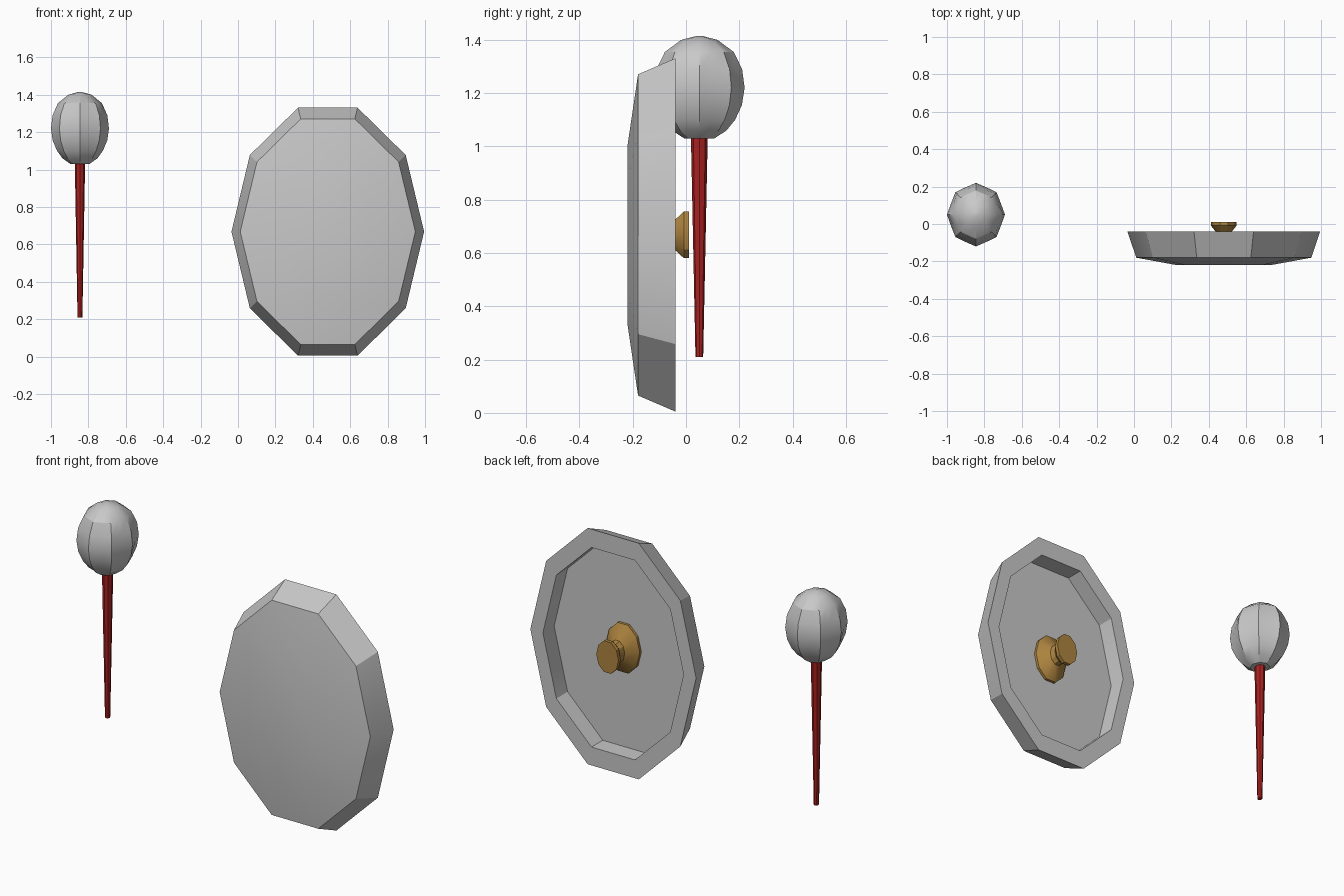
import bpy, bmesh, math

if "Cube" in bpy.data.objects:
    bpy.data.objects.remove(bpy.data.objects["Cube"])


def material(name, rgb):
    m = bpy.data.materials.new(name)
    m.diffuse_color = (*rgb, 1)
    m.use_nodes = True
    m.node_tree.nodes["Principled BSDF"].inputs["Base Color"].default_value = m.diffuse_color
    return m


steel = material("light_grey_steel", (0.58, 0.58, 0.58))
brass = material("brown_brass", (0.42, 0.23, 0.05))
red = material("dark_red_paint", (0.40, 0.015, 0.015))


def loft(name, center, rings, sides, axis, mat, scale=None):
    """Join rings of (position along axis, x radius, other radius); cap both ends."""
    bm = bmesh.new()
    loops = []
    for j, (p, ra, rb) in enumerate(rings):
        loop = []
        for i in range(sides):
            t = 2 * math.pi * i / sides
            k = scale(i, j) if scale else 1
            a, b = ra * k * math.cos(t), rb * k * math.sin(t)
            v = (center[0] + a, p, center[2] + b) if axis == 'Y' else \
                (center[0] + a, center[1] + b, p)
            loop.append(bm.verts.new(v))
        loops.append(loop)
    for l0, l1 in zip(loops, loops[1:]):
        for i in range(sides):
            n = (i + 1) % sides
            bm.faces.new((l0[i], l0[n], l1[n], l1[i]))
    for loop, (p, _, _) in ((loops[0], rings[0]), (loops[-1], rings[-1])):
        bm.faces.new(loop)
    bmesh.ops.recalc_face_normals(bm, faces=bm.faces)
    me = bpy.data.meshes.new(name)
    bm.to_mesh(me)
    bm.free()
    ob = bpy.data.objects.new(name, me)
    bpy.context.collection.objects.link(ob)
    me.materials.append(mat)
    bpy.ops.object.select_all(action='DESELECT')
    ob.select_set(True)
    bpy.context.view_layer.objects.active = ob
    bpy.ops.object.shade_smooth_by_angle(angle=math.radians(30))
    return ob


# Shield: domed front, bevelled side, back rim and recessed floor
C = (0.48, 0, 0.668)
loft("shield", C, [
    (-0.22, 0.25, 0.35),
    (-0.18, 0.468, 0.634),
    (-0.04, 0.515, 0.697),
    (-0.04, 0.437, 0.589),
    (-0.14, 0.437, 0.589)], 10, 'Y', steel)

# Grip knob: wide foot, narrow neck, flared cap
loft("shield_knob", C, [
    (-0.142, 0.105, 0.142),
    (-0.125, 0.105, 0.142),
    (-0.075, 0.047, 0.064),
    (-0.045, 0.040, 0.056),
    (-0.008, 0.069, 0.092),
    (0.012, 0.069, 0.092)], 10, 'Y', brass)

# Mace head: eight ridges with dented valleys between them
M = (-0.845, 0.05, 0)
profile = [(1.03, .33), (1.06, .60), (1.10, .79), (1.155, .94), (1.22, 1.0),
           (1.29, .945), (1.355, .76), (1.40, .40), (1.415, .06)]


def dent(i, j):
    if i % 2 == 0:
        return 1.0
    return 0.89 if j % 2 else 0.93


loft("mace_head", M, [(z, 0.155 * r, 0.17 * r) for z, r in profile], 16, 'Z', steel, dent)

# Mace handle: tapered octagonal stick
loft("mace_handle", M, [(0.21, 0.013, 0.0145), (1.06, 0.028, 0.032)], 8, 'Z', red)
